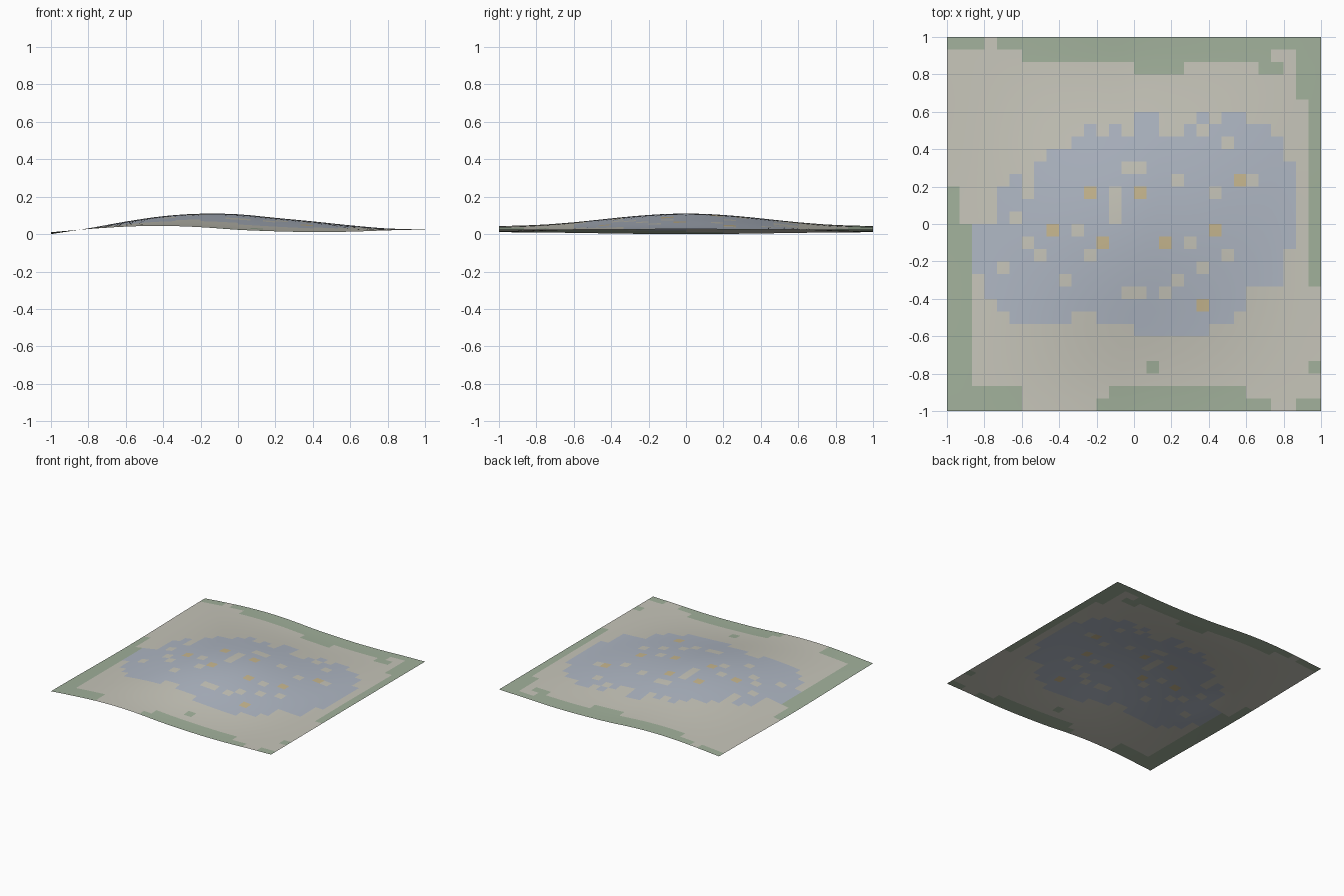
import bpy, bmesh, math

if "Cube" in bpy.data.objects:
    bpy.data.objects.remove(bpy.data.objects["Cube"])

N = 30  # tiles per side


def material(name, rgb):
    m = bpy.data.materials.new(name)
    m.diffuse_color = (*rgb, 1.0)
    m.use_nodes = True
    m.node_tree.nodes["Principled BSDF"].inputs["Base Color"].default_value = m.diffuse_color
    return m


def smooth_sample(vals, x):
    """Catmull-Rom through evenly spaced heights, x in -1..1."""
    n = len(vals) - 1
    t = (x + 1) / 2 * n
    i = min(max(int(t), 0), n - 1)
    f = t - i
    p1, p2 = vals[i], vals[i + 1]
    p0 = vals[i - 1] if i > 0 else 2 * p1 - p2
    p3 = vals[i + 2] if i + 2 <= n else 2 * p2 - p1
    return p1 + 0.5 * f * (p2 - p0 + f * (2 * p0 - 5 * p1 + 4 * p2 - p3
                                          + f * (3 * (p1 - p2) + p3 - p0)))


# Height along the middle ridge and along the two outer edges
RIDGE = [0.0, 0.031, 0.067, 0.096, 0.109, 0.106, 0.087, 0.068, 0.047, 0.030, 0.026]
EDGE = [0.010, 0.027, 0.040, 0.044, 0.037, 0.023, 0.015, 0.011, 0.013, 0.020, 0.025]

# Grass border blocks: first column, end column, first row, end row
GRASS = [(0, 3, 0, 1), (4, 30, 0, 1), (6, 26, 1, 2), (28, 30, 1, 5), (15, 19, 2, 3),
         (25, 27, 2, 3), (29, 30, 5, 20), (0, 1, 12, 15), (0, 2, 15, 30), (2, 6, 28, 30),
         (13, 24, 28, 29), (12, 26, 29, 30), (28, 30, 29, 30), (16, 17, 26, 27),
         (29, 30, 26, 27)]

# Pond: column spans for each row
POND = {6: [(15, 17), (20, 21), (22, 24)],
        7: [(11, 12), (13, 14), (15, 17), (19, 20), (21, 26)],
        8: [(10, 22), (23, 27)], 9: [(8, 27)], 10: [(7, 28)],
        11: [(5, 6), (7, 28)], 12: [(4, 6), (7, 28)], 13: [(4, 28)],
        14: [(4, 28)], 15: [(2, 28)], 16: [(2, 28)], 17: [(2, 27)],
        18: [(2, 27)], 19: [(3, 27)], 20: [(3, 24)], 21: [(4, 24)],
        22: [(5, 10), (12, 23)], 23: [(15, 21)]}

# Single sand tiles and gold tiles in the pond, columns by row
ISLETS = {10: (14, 15), 11: (18, 24), 12: (13, 21), 13: (13,), 14: (5, 13), 15: (10,),
          16: (6, 19), 17: (7, 11, 22), 18: (4, 20), 19: (9, 18), 20: (14, 15, 17)}
GOLD = {11: (23,), 12: (11, 15), 15: (8, 21), 16: (12, 17), 21: (20,)}


def tile_colour(c, r):
    if c in GOLD.get(r, ()):
        return 3
    if c in ISLETS.get(r, ()):
        return 0
    if any(a <= c < b for a, b in POND.get(r, [])):
        return 2
    if any(a <= c < b and d <= r < e for a, b, d, e in GRASS):
        return 1
    return 0


# Gently domed sheet of square tiles
bm = bmesh.new()
bmesh.ops.create_grid(bm, x_segments=N, y_segments=N, size=1.0)
for f in bm.faces:
    p = f.calc_center_median()
    f.material_index = tile_colour(int((p.x + 1) / 2 * N), int((1 - p.y) / 2 * N))
    f.smooth = True
for v in bm.verts:
    x, y = v.co.x, v.co.y
    w = 0.5 * (1 + math.cos(math.pi * y))
    v.co.z = smooth_sample(EDGE, x) * (1 - w) + smooth_sample(RIDGE, x) * w
low = min(v.co.z for v in bm.verts)
for v in bm.verts:
    v.co.z -= low

mesh = bpy.data.meshes.new("terrain_sheet")
for name, rgb in (("sand", (0.57, 0.56, 0.49)), ("grass_green", (0.36, 0.44, 0.33)),
                  ("pond_blue", (0.43, 0.475, 0.55)), ("gold", (0.58, 0.48, 0.28))):
    mesh.materials.append(material(name, rgb))
bm.to_mesh(mesh)
bm.free()
sheet = bpy.data.objects.new("terrain_sheet", mesh)
bpy.context.collection.objects.link(sheet)
